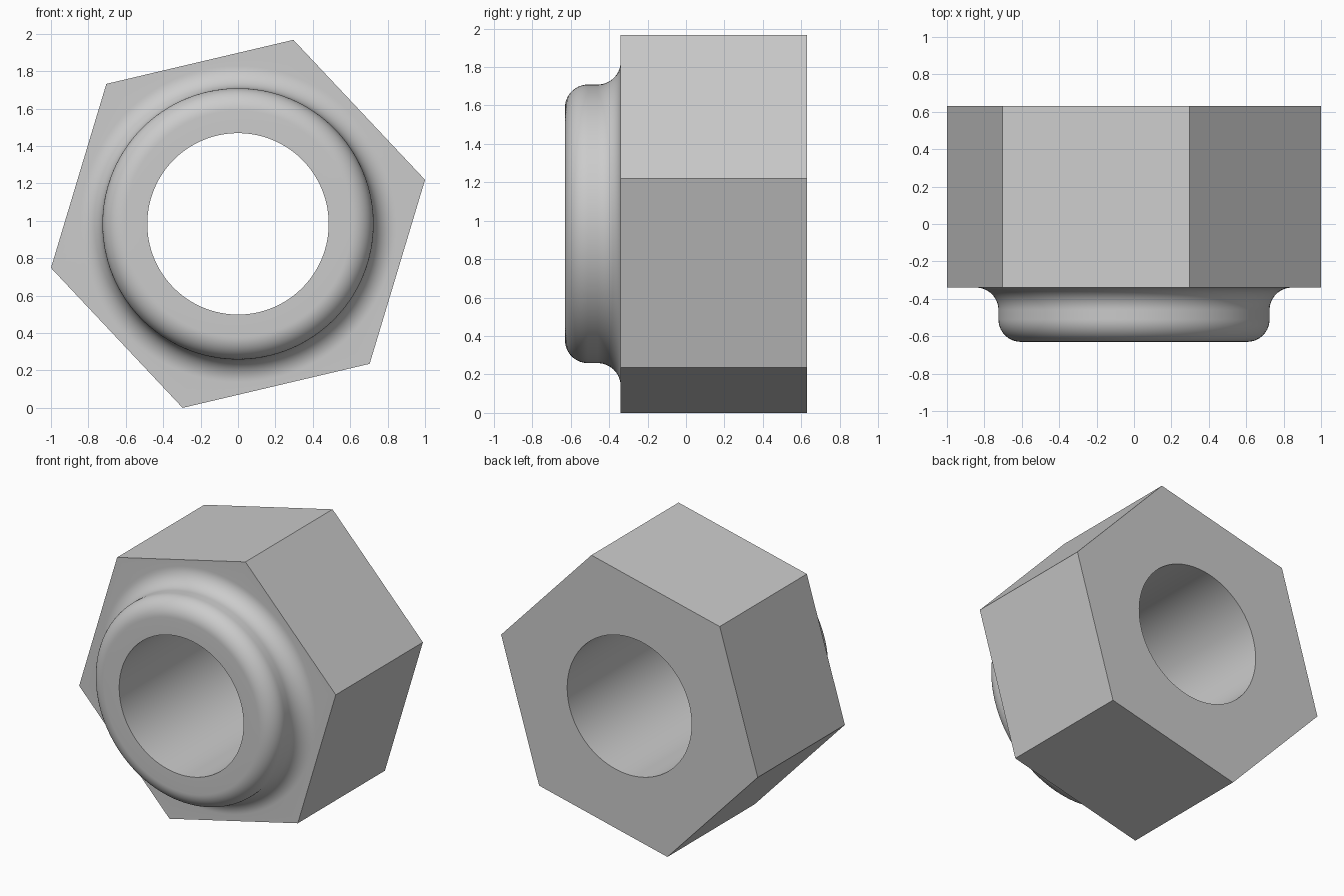
import bpy, bmesh
from math import cos, sin, pi, radians

if "Cube" in bpy.data.objects:
    bpy.data.objects.remove(bpy.data.objects["Cube"], do_unlink=True)

SEGMENTS = 120                  # multiple of six, so hexagon corners are exact
TURN = radians(13.25)           # tilt of the hexagon around the bore
CORNER = 1.0274                 # hexagon centre to corner
CENTRE_Z = CORNER * sin(TURN + pi / 3)
BACK, SHOULDER, FRONT = 0.63, -0.34, -0.63
BORE, COLLAR, ROUND = 0.485, 0.725, 0.12
STEPS = 14


def circle(radius):
    return lambda a: radius


def hexagon(a):
    return CORNER * cos(pi / 6) / cos(a % (pi / 3) - pi / 6)


def arc(radius, y, start, end):
    """Quarter round in the profile as (radius function, y) pairs."""
    angles = [start + (end - start) * i / STEPS for i in range(STEPS + 1)]
    return [(circle(radius + ROUND * cos(t)), y + ROUND * sin(t)) for t in angles]


# Closed profile: bore, rounded collar lip, concave fillet, hexagonal body
profile = [(circle(BORE), BACK), (circle(BORE), FRONT)]
profile += arc(COLLAR - ROUND, FRONT + ROUND, -pi / 2, 0)
profile += arc(COLLAR + ROUND, SHOULDER - ROUND, pi, pi / 2)
profile += [(hexagon, SHOULDER), (hexagon, BACK)]

bm = bmesh.new()
rings = []
for radius, y in profile:
    ring = []
    for i in range(SEGMENTS):
        a = 2 * pi * (i + 0.0001) / SEGMENTS if radius is not hexagon else 2 * pi * i / SEGMENTS
        r = radius(a)
        ring.append(bm.verts.new((r * cos(a + TURN), y, CENTRE_Z + r * sin(a + TURN))))
    rings.append(ring)
for k, ring in enumerate(rings):
    after = rings[(k + 1) % len(rings)]
    for i in range(SEGMENTS):
        j = (i + 1) % SEGMENTS
        bm.faces.new((ring[i], ring[j], after[j], after[i]))
bmesh.ops.recalc_face_normals(bm, faces=bm.faces)

mesh = bpy.data.meshes.new("hex_nut")
bm.to_mesh(mesh)
bm.free()
nut = bpy.data.objects.new("hex_nut", mesh)
bpy.context.collection.objects.link(nut)

# Plain grey metal
grey = bpy.data.materials.new("grey")
grey.use_nodes = True
colour = (0.6, 0.6, 0.6, 1)
grey.diffuse_color = colour
grey.node_tree.nodes["Principled BSDF"].inputs["Base Color"].default_value = colour
mesh.materials.append(grey)

# Smooth round surfaces, sharp hexagon edges
bpy.ops.object.select_all(action="DESELECT")
nut.select_set(True)
bpy.context.view_layer.objects.active = nut
bpy.ops.object.shade_smooth_by_angle(angle=radians(30))
